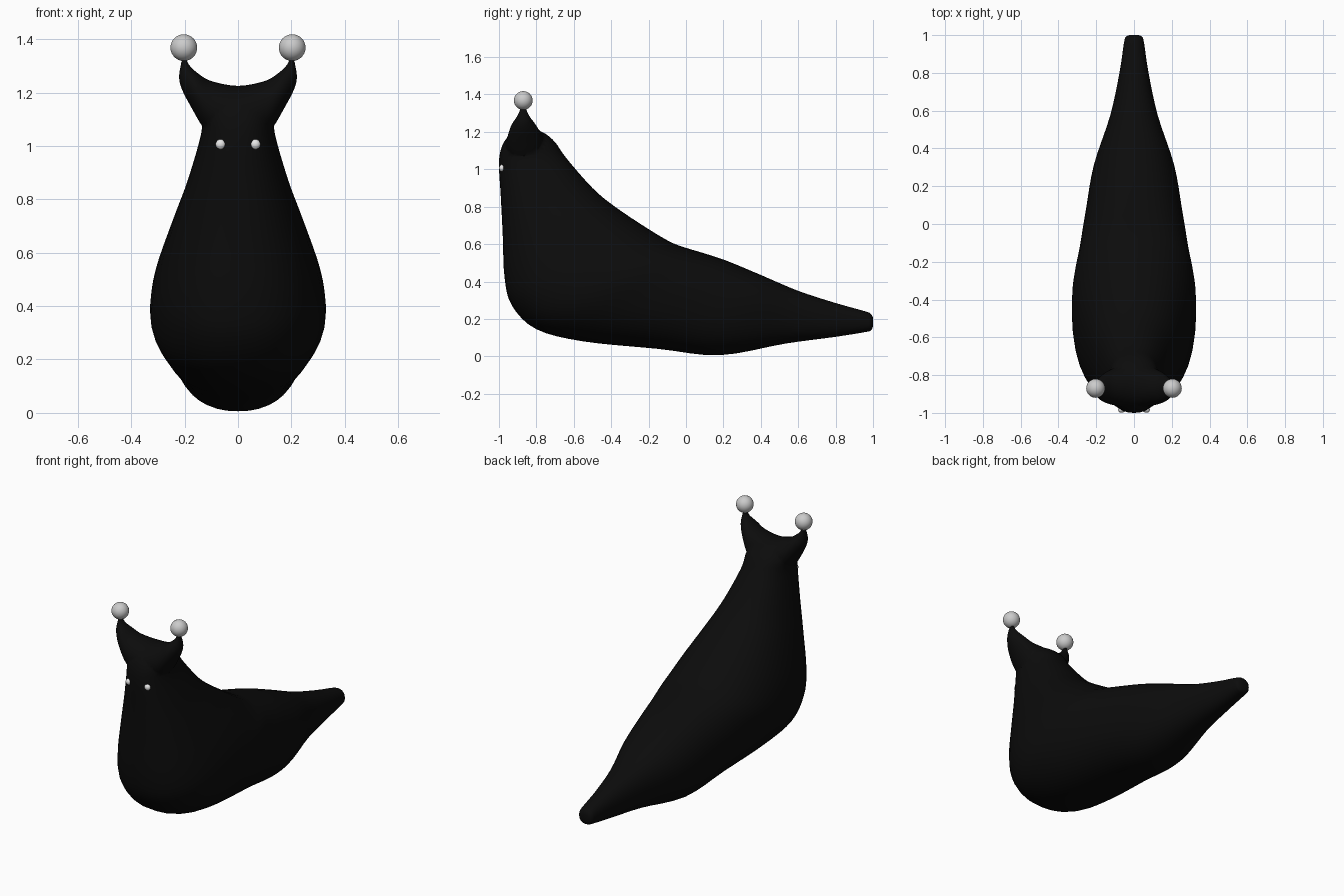
import bpy, bmesh, math
from mathutils import Vector

if "Cube" in bpy.data.objects:
    bpy.data.objects.remove(bpy.data.objects["Cube"])


def material(name, value):
    m = bpy.data.materials.new(name)
    m.diffuse_color = (value, value, value, 1)
    m.use_nodes = True
    m.node_tree.nodes["Principled BSDF"].inputs["Base Color"].default_value = m.diffuse_color
    return m


BLACK = material("soft black", 0.0035)
GREY = material("pale grey", 0.6)
WHITE = material("eye white", 0.8)


def catmull(a, b, c, d, t):
    return 0.5 * (2 * b + (c - a) * t + (2 * a - 5 * b + 4 * c - d) * t * t
                  + (3 * b - a - 3 * c + d) * t ** 3)


def loft(name, stations, side, power, steps=4, sides=40):
    """Skin rounded rings; a station is (edge point, opposite point, half width)."""
    st = [(Vector(a), Vector(b), w) for a, b, w in stations]
    dense = []
    for i in range(len(st) - 1):
        quad = [st[max(i - 1, 0)], st[i], st[i + 1], st[min(i + 2, len(st) - 1)]]
        for k in range(steps):
            dense.append([catmull(*[q[j] for q in quad], k / steps) for j in range(3)])
    dense.append(st[-1])
    bm = bmesh.new()
    rings = []
    for a, b, w in dense:
        ring = []
        for k in range(sides):
            t = 2 * math.pi * k / sides
            c, s = math.cos(t), math.sin(t)
            u = math.copysign(abs(c) ** (2 / power), c)
            v = math.copysign(abs(s) ** (2 / power), s)
            ring.append(bm.verts.new((a + b) / 2 + (a - b) / 2 * u + side * w * v))
        rings.append(ring)
    for r, q in zip(rings, rings[1:]):
        for k in range(sides):
            n = (k + 1) % sides
            bm.faces.new((r[k], r[n], q[n], q[k]))
    bm.faces.new(rings[0])
    bm.faces.new(rings[-1])
    bmesh.ops.recalc_face_normals(bm, faces=bm.faces)
    me = bpy.data.meshes.new(name)
    bm.to_mesh(me)
    bm.free()
    ob = bpy.data.objects.new(name, me)
    bpy.context.collection.objects.link(ob)
    me.materials.append(BLACK)
    return ob


def smooth(ob, angle=50):
    bpy.ops.object.select_all(action='DESELECT')
    ob.select_set(True)
    bpy.context.view_layer.objects.active = ob
    bpy.ops.object.shade_smooth_by_angle(angle=math.radians(angle))


def ball(name, loc, radius, mat, squash=1):
    bpy.ops.mesh.primitive_uv_sphere_add(segments=32, ring_count=16, radius=radius, location=loc)
    ob = bpy.context.object
    ob.name = name
    ob.scale.y = squash
    ob.data.materials.append(mat)
    smooth(ob)


# Body: back (y, z), front/belly (y, z), half width, from crown round to tail tip
body_rows = [
    (-.83, 1.222, -.89, 1.215, .04), (-.76, 1.195, -.95, 1.175, .10),
    (-.70, 1.145, -.985, 1.12, .132), (-.64, 1.06, -1.0, 1.03, .138),
    (-.50, .90, -.99, .85, .187), (-.38, .80, -.98, .65, .24),
    (-.20, .68, -.97, .42, .30), (-.08, .61, -.93, .27, .325),
    (0, .58, -.80, .145, .327), (.10, .55, -.55, .08, .297),
    (.22, .51, -.15, .04, .258), (.40, .435, .18, .006, .215),
    (.60, .35, .53, .068, .128), (.80, .285, .79, .103, .078),
    (.96, .24, .96, .13, .053), (.99, .225, .99, .14, .043), (1, .205, 1, .16, .025)]
body = loft("body", [((0, a, b), (0, c, d), w) for a, b, c, d, w in body_rows],
            Vector((1, 0, 0)), 2.3)

# Horned crest: upper edge (x, z), lower edge (x, z), centre y, half depth
half = [(.10, 1.243, .105, 1.04, -.86, .10), (.15, 1.272, .178, 1.15, -.868, .072),
        (.182, 1.302, .219, 1.24, -.87, .036), (.198, 1.335, .212, 1.315, -.87, .013)]
rows = [(-a, b, -c, d, y, w) for a, b, c, d, y, w in reversed(half)]
rows += [(0, 1.225, 0, 1.0, -.85, .125)] + half
crest = loft("horned_crest", [((a, y, b), (c, y, d), w) for a, b, c, d, y, w in rows],
             Vector((0, 1, 0)), 2.0, 6, 32)

# Merge the crest into the body
mod = body.modifiers.new("merge", 'BOOLEAN')
mod.operation = 'UNION'
mod.solver = 'EXACT'
mod.object = crest
bpy.context.view_layer.objects.active = body
bpy.ops.object.modifier_apply(modifier=mod.name)
bpy.data.objects.remove(crest)
smooth(body)

# Horn balls and small eyes
for label, s in (("left", -1), ("right", 1)):
    ball(label + "_horn_ball", (.203 * s, -.87, 1.368), .05, GREY)
    ball(label + "_eye", (.065 * s, -.984, 1.006), .019, WHITE, .8)
